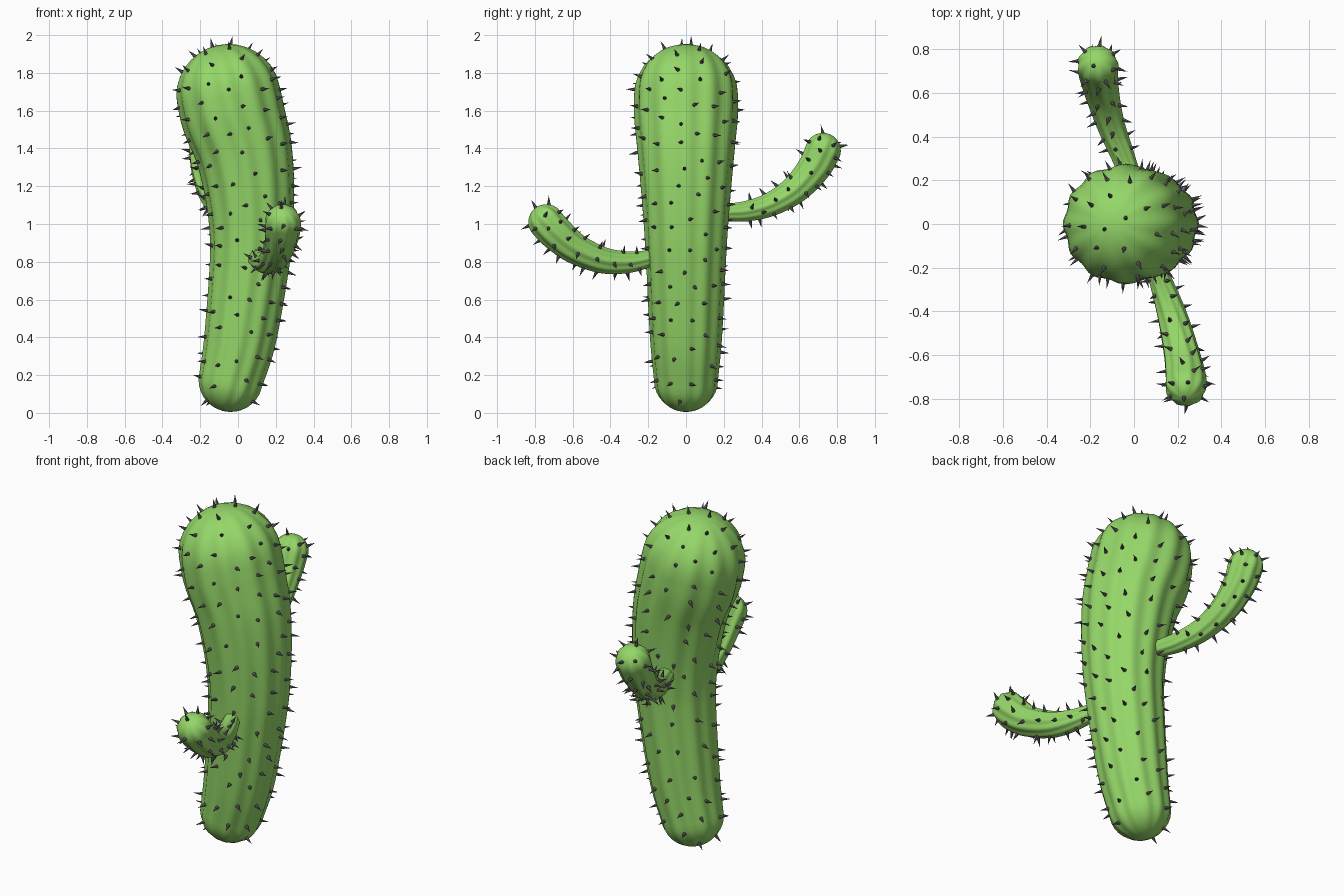
import bpy, bmesh, random
from math import sin, cos, pi
from mathutils import Vector, Matrix

if "Cube" in bpy.data.objects:
    bpy.data.objects.remove(bpy.data.objects["Cube"])

random.seed(7)


def material(name, color):
    m = bpy.data.materials.new(name)
    m.diffuse_color = color
    m.use_nodes = True
    m.node_tree.nodes["Principled BSDF"].inputs["Base Color"].default_value = m.diffuse_color
    return m


GREEN = material("cactus_green", (0.30, 0.68, 0.14, 1))
GREY = material("spine_grey", (0.12, 0.11, 0.12, 1))


def spline(points, steps):
    """Smooth (Catmull-Rom) samples through (x, y, z, radius) points."""
    p = [Vector(q) for q in points]
    p = [2 * p[0] - p[1]] + p + [2 * p[-1] - p[-2]]
    out = []
    for i in range(1, len(p) - 2):
        a, b, c, d = p[i - 1:i + 3]
        for k in range(steps):
            t = k / steps
            out.append(0.5 * (2 * b + (c - a) * t + (2 * a - 5 * b + 4 * c - d) * t * t
                              + (3 * b - a - 3 * c + d) * t ** 3))
    return out + [p[-2]]


def finish(bm, name, mat, smooth):
    me = bpy.data.meshes.new(name)
    bm.to_mesh(me)
    bm.free()
    me.materials.append(mat)
    for f in me.polygons:
        f.use_smooth = smooth
    ob = bpy.data.objects.new(name, me)
    bpy.context.collection.objects.link(ob)
    return ob


def ribbed_tube(name, points, up, ribs, depth, steps=5, seg=8, cap=8):
    """Ribbed tube along a path with hemispherical ends."""
    s = spline(points, steps)
    c, r = [q.to_3d() for q in s], [q[3] for q in s]
    n = len(c)
    tan = [(c[min(i + 1, n - 1)] - c[max(i - 1, 0)]).normalized() for i in range(n)]
    rings = []                                   # centre, tangent, radius, rib strength
    for k in range(1, cap):
        a = pi / 2 * (1 - k / cap)
        rings.append((c[0] - tan[0] * r[0] * sin(a), tan[0], r[0] * cos(a), cos(a)))
    rings += [(c[i], tan[i], r[i], 1) for i in range(n)]
    for k in range(1, cap):
        a = pi / 2 * k / cap
        rings.append((c[-1] + tan[-1] * r[-1] * sin(a), tan[-1], r[-1] * cos(a), cos(a)))

    bm = bmesh.new()
    loops, cols = [], ribs * seg
    for o, t, rad, w in rings:
        u = (up - t * up.dot(t)).normalized()
        v = t.cross(u)
        loop = []
        for j in range(cols):
            th = 2 * pi * j / cols
            rr = rad * (1 + depth * w * cos(ribs * th))
            loop.append(bm.verts.new(o + (u * cos(th) + v * sin(th)) * rr))
        loops.append(loop)
    for a, b in zip(loops, loops[1:]):
        for j in range(cols):
            k = (j + 1) % cols
            bm.faces.new((a[j], a[k], b[k], b[j]))
    lo = bm.verts.new(c[0] - tan[0] * r[0])
    hi = bm.verts.new(c[-1] + tan[-1] * r[-1])
    for j in range(cols):
        k = (j + 1) % cols
        bm.faces.new((lo, loops[0][k], loops[0][j]))
        bm.faces.new((hi, loops[-1][j], loops[-1][k]))
    return finish(bm, name, GREEN, True)


def add_spines(body, name, count, gap, keep, length=0.052, radius=0.011):
    """Scatter small cones over the body, kept at least a gap apart."""
    faces = [f for f in body.data.polygons if keep(f.center)]
    picks = random.choices(faces, [f.area for f in faces], k=count * 15)
    bm, spots = bmesh.new(), []
    for f in picks:
        if len(spots) >= count:
            break
        if any((f.center - q).length < gap for q in spots):
            continue
        spots.append(f.center.copy())
        jitter = Vector([random.uniform(-0.2, 0.2) for _ in range(3)])
        d = (f.normal + jitter).normalized()
        m = Matrix.Translation(f.center + d * (length / 2 - 0.004)) @ \
            d.to_track_quat('Z', 'Y').to_matrix().to_4x4()
        bmesh.ops.create_cone(bm, cap_ends=True, segments=6, radius1=radius,
                              radius2=0, depth=length, matrix=m)
    return finish(bm, name, GREY, False)


# Trunk: curved, wider towards the top
trunk = ribbed_tube("trunk", [
    (-0.04, 0, 0.17, 0.165), (0.012, 0, 0.4, 0.186), (0.062, 0, 0.8, 0.206),
    (0.07, 0, 1.0, 0.218), (0.058, 0, 1.2, 0.234), (0.027, 0, 1.4, 0.252),
    (-0.025, 0, 1.57, 0.268), (-0.052, 0, 1.685, 0.268)],
    Vector((1, 0, 0)), 12, 0.026)
add_spines(trunk, "trunk_spines", 175, 0.095, lambda p: p.z > 0.06)

# Front arm, lower
front_arm = ribbed_tube("front_arm", [
    (0.09, -0.18, 0.82, 0.042), (0.135, -0.3, 0.798, 0.055), (0.18, -0.44, 0.808, 0.068),
    (0.217, -0.59, 0.872, 0.08), (0.235, -0.69, 0.955, 0.09), (0.237, -0.742, 1.012, 0.092)],
    Vector((1, 0, 0)), 9, 0.04)
add_spines(front_arm, "front_arm_spines", 50, 0.062, lambda p: p.y < -0.24)

# Back arm, higher
back_arm = ribbed_tube("back_arm", [
    (-0.01, 0.2, 1.06, 0.045), (-0.055, 0.32, 1.068, 0.053), (-0.105, 0.45, 1.105, 0.062),
    (-0.142, 0.58, 1.185, 0.074), (-0.162, 0.68, 1.3, 0.086), (-0.166, 0.726, 1.39, 0.092)],
    Vector((1, 0, 0)), 9, 0.04)
add_spines(back_arm, "back_arm_spines", 50, 0.062, lambda p: p.y > 0.3)
